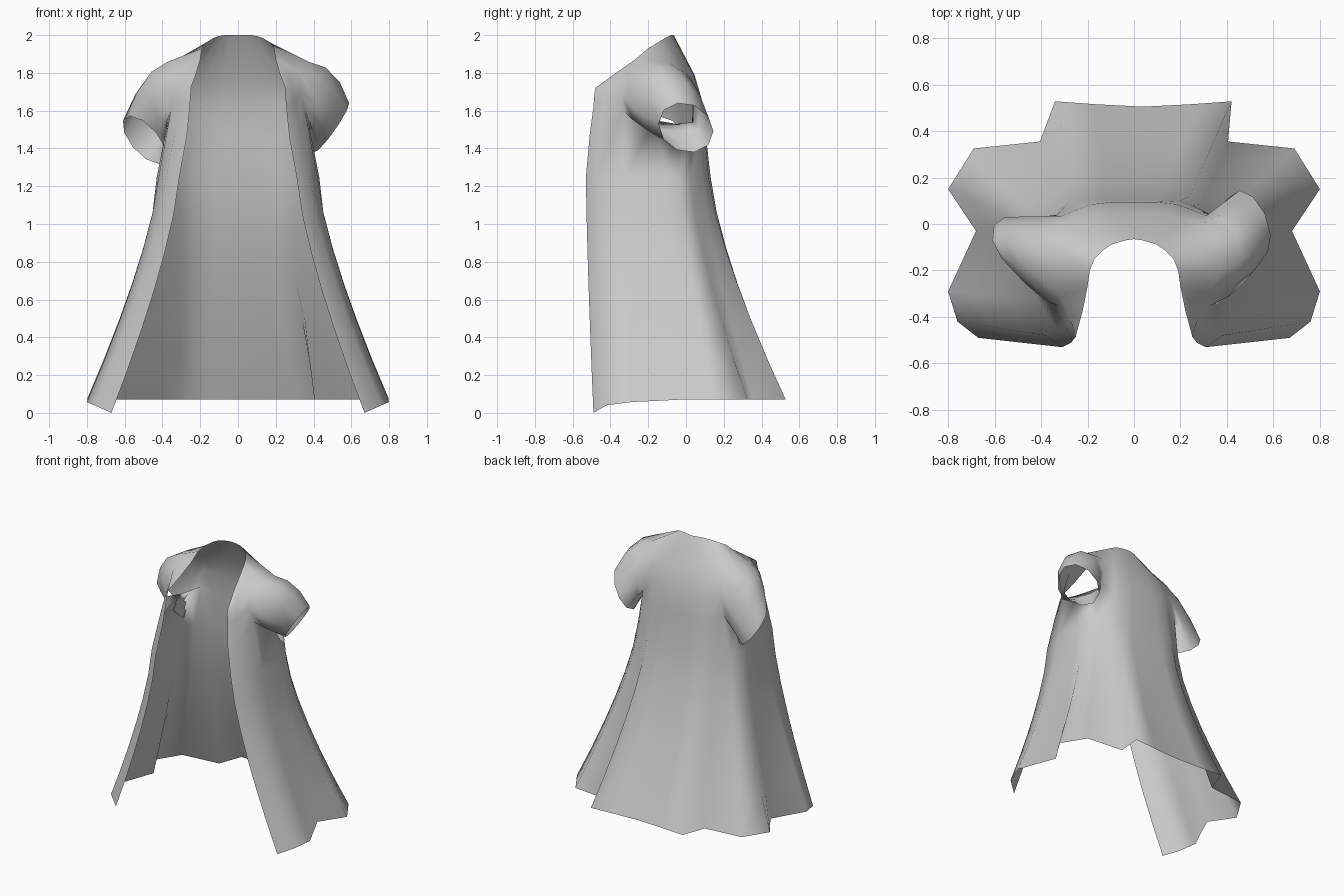
import bpy, bmesh, math
from mathutils import Vector

if "Cube" in bpy.data.objects:
    bpy.data.objects.remove(bpy.data.objects["Cube"], do_unlink=True)

# Half cross-sections, running from the front opening round to the back centre
HEM = [(.67, -.49), (.76, -.42), (.8, -.29), (.68, -.03), (.8, .15),
       (.69, .325), (.405, .355), (.38, .528), (.2, .515), (0, .505)]
CHEST = [(.31, -.53), (.38, -.48), (.42, -.32), (.43, -.1), (.42, -.03),
         (.38, .02), (.29, .085), (.24, .12), (.13, .13), (0, .13)]
UNDERARM = [(.27, -.51, 1.47), (.33, -.46, 1.5), (.355, -.33, 1.6), (.37, -.17, 1.55), (.365, -.05, 1.53),
            (.33, .04, 1.54), (.25, .08, 1.49), (.2, .1, 1.47), (.1, .105, 1.47), (0, .105, 1.47)]
ARMHOLE = [(.255, -.49, 1.62), (.3, -.44, 1.65), (.33, -.35, 1.7), (.4, -.2, 1.65), (.4, -.05, 1.65),
           (.31, .035, 1.67), (.24, .065, 1.64), (.18, .085, 1.63), (.09, .095, 1.62), (0, .095, 1.62)]
YOKE = [(.25, -.485, 1.69), (.275, -.41, 1.76), (.32, -.31, 1.81), (.37, -.2, 1.86), (.36, -.08, 1.85),
        (.29, 0, 1.8), (.22, .025, 1.79), (.16, .04, 1.79), (.08, .045, 1.79), (0, .045, 1.79)]
NECK = [(.25, -.48, 1.72), (.22, -.37, 1.8), (.2, -.27, 1.87), (.19, -.2, 1.93), (.17, -.15, 1.96),
        (.13, -.11, 1.985), (.1, -.09, 1.995), (.07, -.08, 2), (.035, -.07, 2), (0, -.065, 2)]
CHEST_Z = 1.25
SWAY = .04
BACK_START = 7
HOLE_START, HOLE_END = 2, 5
LAST = len(HEM) - 1


def skirt_row(bm, level):
    """Flare from the chest section out to the hem section, the back hem swaying left."""
    drop = 1 - level / CHEST_Z
    flare = drop ** 1.35
    row = []
    for i, (low, high) in enumerate(zip(HEM, CHEST)):
        lift = .07 * math.sqrt(min(1, i / 3)) * drop
        point = Vector(high).lerp(Vector(low), flare)
        row.append((point.x, point.y, level + lift))
    return full_row(bm, row, SWAY * flare)


def full_row(bm, half, sway=0):
    """Mirror a half section into one row running from left front to right front."""
    right = [(-x, y, z) for x, y, z in reversed(half[:-1])]
    row = [bm.verts.new(p) for p in list(half) + right]
    for vert in row[BACK_START:2 * LAST + 1 - BACK_START]:
        vert.co.x += sway
    return row


def add_sleeve(bm, rows, side, centre, front, up):
    """Loft a puffed short sleeve from the armhole rim to a round cuff."""
    low, mid, top = rows
    span = range(HOLE_START, HOLE_END + 1)

    def column(c):
        return c if side > 0 else 2 * LAST - c

    rim = [low[column(c)] for c in span] + [mid[column(HOLE_END)]]
    rim += [top[column(c)] for c in reversed(span)] + [mid[column(HOLE_START)]]
    count = len(rim)
    mirror = Vector((side, 1, 1))
    previous = rim
    for t in (.33, .67, 1):
        ring = []
        for i, vert in enumerate(rim):
            a = (count - 1 - i) * math.tau / count
            cuff = Vector(centre) + Vector(front) * math.cos(a) + Vector(up) * math.sin(a)
            point = (vert.co * mirror).lerp(cuff, t)
            puff = math.sin(math.pi * t)
            point += Vector((.02, 0, .05)) * puff * max(0, math.sin(a))
            point += Vector((.02, -.03, 0)) * puff * max(0, math.cos(a))
            ring.append(bm.verts.new(point * mirror))
        for i in range(count):
            j = (i + 1) % count
            quad = [previous[i], previous[j], ring[j], ring[i]]
            bm.faces.new(quad if side > 0 else quad[::-1])
        previous = ring


# Coat body: one open sheet with a gap left for each arm
bm = bmesh.new()
rows = [skirt_row(bm, z) for z in (0, .22, .45, .65, .85, 1.05, CHEST_Z)]
rows += [full_row(bm, s) for s in (UNDERARM, ARMHOLE, YOKE, NECK)]
arm_rows = rows[-4:-1]
for r in range(len(rows) - 1):
    for c in range(2 * LAST):
        half_c = c if c < LAST else 2 * LAST - 1 - c
        in_hole = HOLE_START <= half_c < HOLE_END
        if in_hole and rows[r] in arm_rows[:2]:
            continue
        bm.faces.new((rows[r][c], rows[r][c + 1], rows[r + 1][c + 1], rows[r + 1][c]))

# Sleeves: the left one swings back, the right one swings forward
add_sleeve(bm, arm_rows, 1, (.495, 0, 1.51), (.04, -.145, .02), (.085, 0, .13))
add_sleeve(bm, arm_rows, -1, (.495, -.09, 1.445), (-.06, -.12, .04), (.1, -.02, .12))

# Drop the unused points inside the armholes
bmesh.ops.delete(bm, geom=[v for v in bm.verts if not v.link_faces], context='VERTS')

mesh = bpy.data.meshes.new("open_coat")
bm.to_mesh(mesh)
bm.free()
coat = bpy.data.objects.new("open_coat", mesh)
bpy.context.collection.objects.link(coat)

# Plain grey cloth
cloth = bpy.data.materials.new("grey_cloth")
cloth.use_nodes = True
colour = (.6, .6, .6, 1)
cloth.diffuse_color = colour
cloth.node_tree.nodes["Principled BSDF"].inputs["Base Color"].default_value = colour
mesh.materials.append(cloth)

# Soft shading all over, so the pleats read as draped cloth
bpy.ops.object.select_all(action='DESELECT')
coat.select_set(True)
bpy.context.view_layer.objects.active = coat
bpy.ops.object.shade_smooth()
